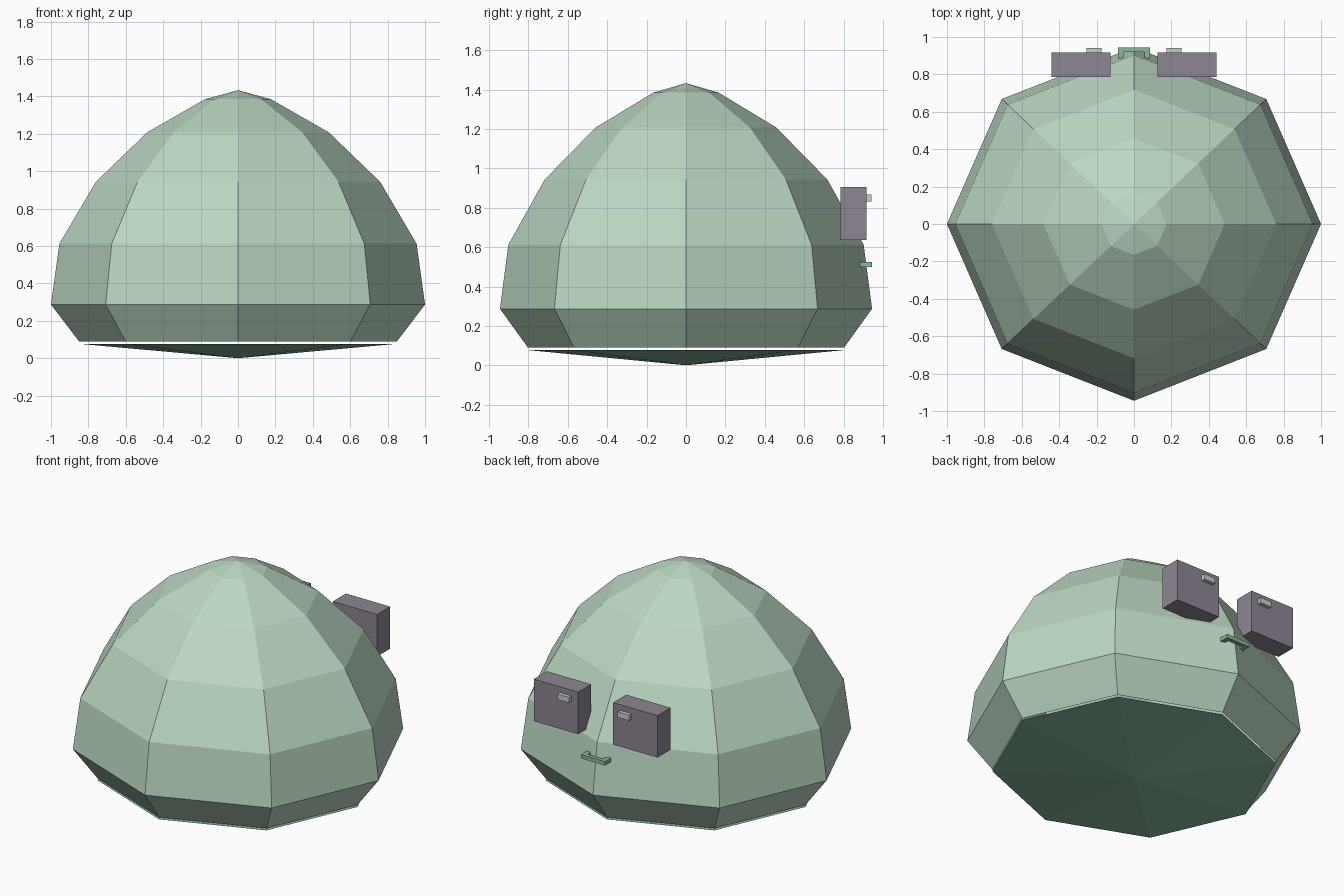
import bpy, bmesh
from math import sin, cos, pi

if "Cube" in bpy.data.objects:
    bpy.data.objects.remove(bpy.data.objects["Cube"])

SIDES = 8
DEPTH = 0.945  # y squash of the round parts


def material(name, r, g, b):
    m = bpy.data.materials.new(name)
    m.diffuse_color = (r, g, b, 1)
    m.use_nodes = True
    m.node_tree.nodes["Principled BSDF"].inputs["Base Color"].default_value = m.diffuse_color
    return m


def finish(name, bm, mat):
    me = bpy.data.meshes.new(name)
    bm.to_mesh(me)
    bm.free()
    me.materials.append(mat)
    ob = bpy.data.objects.new(name, me)
    bpy.context.collection.objects.link(ob)
    return ob


def lathe(name, tip_z, profile, mat):
    """Octagonal shell: a tip vertex followed by rings (radius, z)."""
    bm = bmesh.new()
    tip = bm.verts.new((0, 0, tip_z))
    rings = [[bm.verts.new((r * cos(2 * pi * i / SIDES),
                            r * DEPTH * sin(2 * pi * i / SIDES), z))
              for i in range(SIDES)] for r, z in profile]
    up = tip_z > profile[0][1]
    for i in range(SIDES):
        j = (i + 1) % SIDES
        faces = [(tip, rings[0][i], rings[0][j])]
        faces += [(a[i], b[i], b[j], a[j]) for a, b in zip(rings, rings[1:])]
        for f in faces:
            bm.faces.new(f if up else f[::-1])
    return finish(name, bm, mat)


def add_box(bm, lo, hi):
    vs = bmesh.ops.create_cube(bm, size=1)["verts"]
    for v in vs:
        v.co = [(a + b) / 2 + c * (b - a) for a, b, c in zip(lo, hi, v.co)]


def box(name, lo, hi, mat):
    bm = bmesh.new()
    add_box(bm, lo, hi)
    return finish(name, bm, mat)


green = material("green", 0.50, 0.68, 0.54)
deep_green = material("deep_green", 0.26, 0.48, 0.34)
dark = material("dark", 0.27, 0.24, 0.29)
grey = material("grey", 0.62, 0.64, 0.61)

# Domed body and shallow underside
lathe("body", 1.433, [(0.175, 1.385), (0.485, 1.208), (0.76, 0.943),
                      (0.955, 0.612), (1.0, 0.287), (0.85, 0.09)], green)
lathe("underside", 0.0, [(0.85, 0.077)], deep_green)

# Eyes on the back side, highlights both shifted by the same amount in from centre
for side, s in (("left", -1), ("right", 1)):
    xs = sorted((s * 0.125, s * 0.44))
    box(side + "_eye", (xs[0], 0.785, 0.635), (xs[1], 0.918, 0.905), dark)
    hs = sorted((s * 0.173, s * 0.255))
    box(side + "_eye_highlight", (hs[0], 0.905, 0.832), (hs[1], 0.942, 0.868), grey)

# Mouth: bar in front of the body edge with two ends turned into the surface
bm = bmesh.new()
add_box(bm, (-0.085, 0.92, 0.5), (0.085, 0.945, 0.525))
for s in (-1, 1):
    xs = sorted((s * 0.055, s * 0.085))
    add_box(bm, (xs[0], 0.885, 0.5), (xs[1], 0.92, 0.525))
finish("mouth", bm, deep_green)
